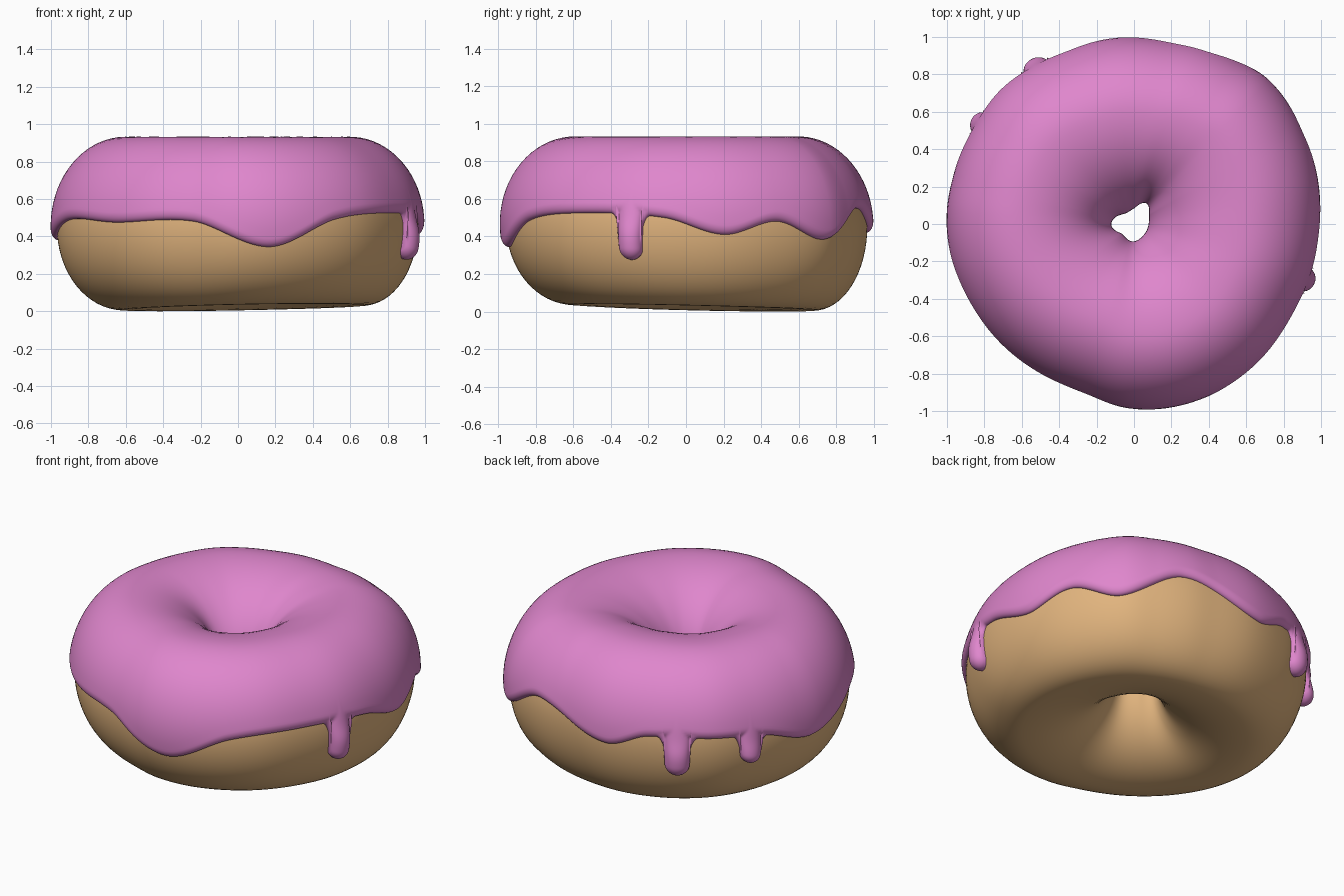
import bpy, bmesh
from math import sin, cos, pi, sqrt, exp, asin, radians, degrees, tau, hypot

if "Cube" in bpy.data.objects:
    bpy.data.objects.remove(bpy.data.objects["Cube"])

# (angle in degrees, value) tables: outer radius, hole radius, icing edge height, underside crown radius
OUTER = [(0, .995), (14, 1.012), (28, 1.03), (47, 1.055), (58, 1.033), (70, 1.015), (80, .998), (95, 1.0),
         (110, .998), (122, 1.01), (135, 1.02), (150, 1.006), (165, 1.0), (176, 1.003), (190, .995), (212, .97),
         (238, .947), (254, .947), (268, .985), (280, 1.0), (295, 1.003), (312, 1.0), (330, .985), (345, .99)]
HOLE = [(0, .085), (30, .1), (60, .135), (90, .09), (130, .08), (180, .128), (220, .09), (265, .1), (310, .085)]
EDGE = [(12, .41), (29, .48), (46, .385), (67, .55), (97, .42), (112, .5), (135, .5), (152, .475),
        (172, .38), (200, .49), (225, .475), (255, .48), (280, .345), (302, .49), (325, .525), (353, .5)]
UNDER = [(0, .67), (45, .71), (90, .68), (180, .615), (225, .58), (270, .6)]
# drips: angle, length, half width (radians)
DRIPS = [(342, .24, .07), (122, .235, .076), (147, .165, .067)]
THICK = .033


def lookup(table, phi):
    """Periodic smooth interpolation (Catmull-Rom) of an angle table."""
    d, n = degrees(phi) % 360, len(table)
    i = max((k for k in range(n) if table[k][0] <= d), default=-1)
    p = [(table[k % n][0] + 360 * (k // n), table[k % n][1]) for k in range(i - 1, i + 3)]
    span = p[2][0] - p[1][0]
    u = (d - p[1][0]) / span
    m1 = (p[2][1] - p[0][1]) / (p[2][0] - p[0][0]) * span
    m2 = (p[3][1] - p[1][1]) / (p[3][0] - p[1][0]) * span
    return ((2*u**3 - 3*u*u + 1) * p[1][1] + (u**3 - 2*u*u + u) * m1
            + (3*u*u - 2*u**3) * p[2][1] + (u**3 - u*u) * m2)


def section(phi):
    """Outer and hole radius, top and bottom crown radius, mid height, half height."""
    ro, ri = lookup(OUTER, phi) - THICK, lookup(HOLE, phi) + .025
    bottom = .04 * (.5 + .5 * cos(phi - radians(310)))
    return ro, ri, ro - .368, lookup(UNDER, phi), (.9 + bottom) / 2, (.9 - bottom) / 2


def point(phi, t, sec, offset=0):
    ro, ri, top, under, zc, b = sec
    rc = top if sin(t) >= 0 else under
    a = ro - rc if cos(t) > 0 else rc - ri
    nx, nz = cos(t) / a, sin(t) / b
    n = hypot(nx, nz)
    r, z = rc + a * cos(t) + offset * nx / n, zc + b * sin(t) + offset * nz / n
    return r * cos(phi), r * sin(phi), z


def drip(phi):
    """Nearest drip: angle offset in half-widths, fall of the edge, half width, length."""
    x, w, length = min((abs((phi - radians(a) + pi) % tau - pi) / w, w, ln) for a, ln, w in DRIPS)
    if x < 1:
        fall = length - w + w * sqrt(1 - x * x)
    else:
        fall = .07 * max(0, (1.7 - x) / .7) ** 2.5
    return x, fall, w, length


def dome(d, radius):
    return sqrt(max(0, 1 - (1 - max(0, min(d / radius, 1))) ** 2))


def grid_object(name, rings, closed, colour):
    bm = bmesh.new()
    vs = [[bm.verts.new(p) for p in ring] for ring in rings]
    m = len(rings[0])
    for i in range(len(vs)):
        a, b = vs[i], vs[(i + 1) % len(vs)]
        for j in range(m if closed else m - 1):
            k = (j + 1) % m
            bm.faces.new((a[j], b[j], b[k], a[k])).smooth = True
    bmesh.ops.recalc_face_normals(bm, faces=bm.faces)
    me = bpy.data.meshes.new(name)
    bm.to_mesh(me)
    bm.free()
    ob = bpy.data.objects.new(name, me)
    bpy.context.collection.objects.link(ob)
    mat = bpy.data.materials.new(name + "_colour")
    mat.diffuse_color = colour
    mat.use_nodes = True
    mat.node_tree.nodes["Principled BSDF"].inputs["Base Color"].default_value = mat.diffuse_color
    me.materials.append(mat)


# Dough: lumpy ring
rings = []
for i in range(160):
    phi = tau * i / 160
    sec = section(phi)
    rings.append([point(phi, tau * j / 64, sec) for j in range(64)])
grid_object("dough", rings, True, (.76, .46, .21, 1))

# Icing: sheet over the top with a wavy rounded lip and drips
N, LOW, HIGH = 1000, 28, 36
rings = []
for i in range(N):
    phi = tau * (i + .5) / N
    sec = section(phi)
    zc, b = sec[4], sec[5]
    base = lookup(EDGE, phi)
    x, fall, w, length = drip(phi)
    slope = (drip(phi + .002)[1] - drip(phi - .002)[1]) / .004 if x > 1.05 else 0
    t_edge = asin((base - fall - zc) / b)
    t_base = asin((base - zc) / b)
    t_mid = t_base + .14
    # lip and drip rows first, then rows shared evenly over the top
    ts = [t_edge + (t_mid - t_edge) * (j / LOW) ** 1.4 for j in range(LOW)]
    ts += [t_mid + (pi * .99 - t_mid) * j / HIGH for j in range(HIGH + 1)]
    ring = []
    for j, t in enumerate(ts):
        below = base - (zc + b * sin(t)) if t < pi / 2 else -1
        d = max(b * (t - t_edge) / sqrt(1 + slope * slope), -below) if x >= 1 else -below
        off = THICK * dome(d, .05)
        if x < 1:
            # distance inside the round-ended drip
            inside = w - hypot(x * w, max(0, below - (length - w)))
            bulge = .036 / (1 + exp(-(below - .06) / .03))
            off = max(off, (THICK + bulge) * dome(inside, w))
        if t > 2:
            off = min(off, THICK * dome(.6 * (pi - t) + .02, .05))
        ring.append(point(phi, t, sec, off - (.004 if j == 0 else 0)))
    rings.append(ring)
grid_object("icing", rings, False, (.74, .24, .61, 1))
